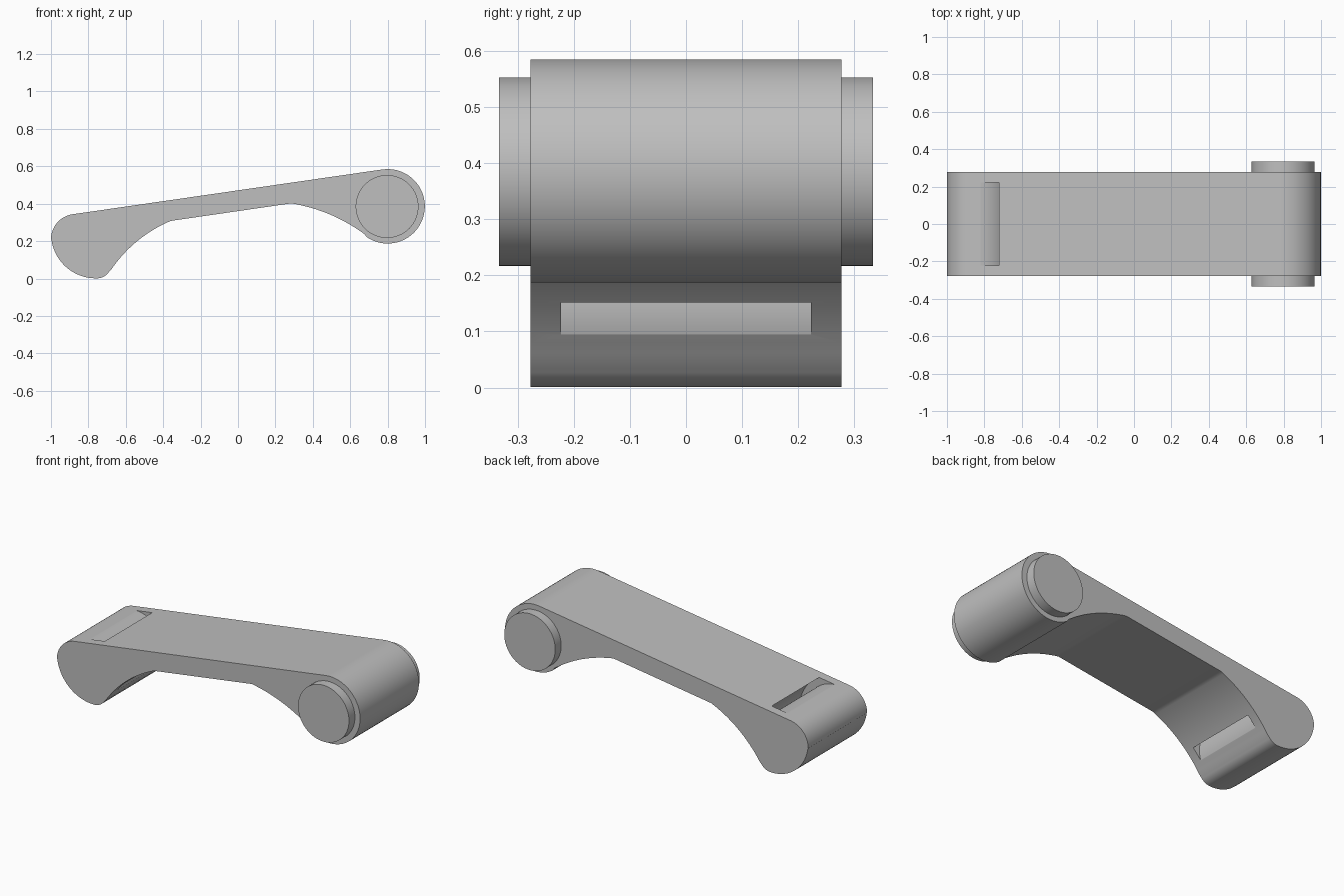
import bpy
import bmesh
from math import radians, cos, sin, pi
from mathutils import Vector

cube = bpy.data.objects.get("Cube")
if cube:
    bpy.data.objects.remove(cube, do_unlink=True)

# Single grey finish
grey = bpy.data.materials.new("plain grey")
grey.use_nodes = True
colour = (0.52, 0.52, 0.52, 1)
grey.diffuse_color = colour
grey.node_tree.nodes["Principled BSDF"].inputs["Base Color"].default_value = colour


def arc(centre, radius, start, end, steps):
    """Points along a circle, angles in degrees."""
    angles = [radians(start + (end - start) * i / steps) for i in range(steps + 1)]
    return [(centre[0] + radius * cos(a), centre[1] + radius * sin(a)) for a in angles]


def bow(start, end, rise, steps):
    """Shallow arc between two points, bulging to the left of travel."""
    a, b = Vector(start), Vector(end)
    chord = b - a
    normal = Vector((-chord.y, chord.x)).normalized()
    pts = []
    for i in range(steps + 1):
        t = i / steps
        pts.append(tuple(a + chord * t + normal * rise * 4 * t * (1 - t)))
    return pts


def extrude(name, profile, half_width):
    """Extrude an x-z profile along y, both ways from the middle."""
    bm = bmesh.new()
    face = bm.faces.new([bm.verts.new((x, -half_width, z)) for x, z in profile])
    solid = bmesh.ops.extrude_face_region(bm, geom=[face])
    moved = [v for v in solid["geom"] if isinstance(v, bmesh.types.BMVert)]
    bmesh.ops.translate(bm, verts=moved, vec=(0, 2 * half_width, 0))
    bmesh.ops.recalc_face_normals(bm, faces=bm.faces)
    mesh = bpy.data.meshes.new(name)
    bm.to_mesh(mesh)
    bm.free()
    mesh.materials.append(grey)
    obj = bpy.data.objects.new(name, mesh)
    bpy.context.collection.objects.link(obj)
    return obj


def activate(obj):
    bpy.ops.object.select_all(action="DESELECT")
    obj.select_set(True)
    bpy.context.view_layer.objects.active = obj


def smooth(obj):
    activate(obj)
    bpy.ops.object.shade_smooth_by_angle(angle=radians(25))
    weighted = obj.modifiers.new("even shading", "WEIGHTED_NORMAL")
    weighted.keep_sharp = True


# Arm outline: round pivot end, straight top, hooked foot, arched underside
pivot = (0.8, 0.386)
outline = arc(pivot, 0.199, -124, 98.2, 40)
outline += arc((-0.865, 0.21), 0.135, 98.2, 180, 16)
outline += arc((-0.76, 0.241), 0.24, 188, 268, 20)
outline += arc((-0.755, 0.08), 0.079, -84, -36, 8)
outline += bow((-0.68, 0.045), (-0.36, 0.308), 0.03, 20)
outline += bow((0.285, 0.402), (0.675, 0.238), 0.025, 16)
arm = extrude("arm", outline, 0.277)

# Curved strap slot running through the foot
slot_centre = (-0.835, 0.152)
band = arc(slot_centre, 0.2, 100, -50, 40) + arc(slot_centre, 0.243, -50, 100, 40)
cutter = extrude("slot_cutter", band, 0.223)
cutter.hide_render = True
cut = arm.modifiers.new("slot", "BOOLEAN")
cut.operation = "DIFFERENCE"
cut.solver = "EXACT"
cut.object = cutter
activate(arm)
bpy.ops.object.modifier_apply(modifier=cut.name)
bpy.data.objects.remove(cutter, do_unlink=True)
smooth(arm)

# Pivot pin standing proud on both sides
pin = extrude("pivot_pin", arc((0.797, 0.385), 0.168, 0, 354.375, 63), 0.333)
smooth(pin)
